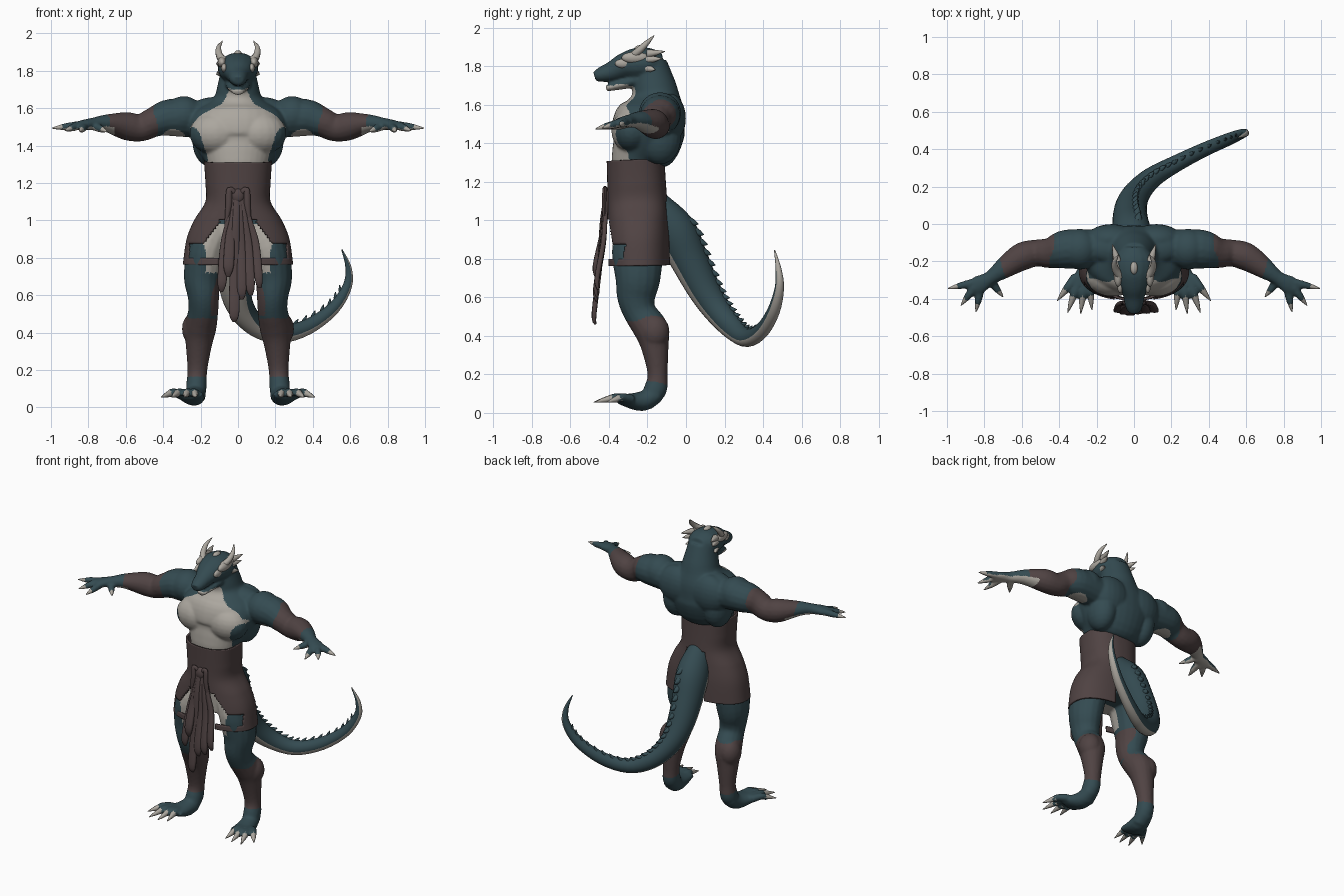
import bpy
import bmesh
from math import sin, cos, pi, radians
from mathutils import Vector, Matrix

cube = bpy.data.objects.get("Cube")
if cube:
    bpy.data.objects.remove(cube, do_unlink=True)


def material(name, rgb):
    mat = bpy.data.materials.new(name)
    mat.use_nodes = True
    mat.diffuse_color = (*rgb, 1)
    mat.node_tree.nodes["Principled BSDF"].inputs["Base Color"].default_value = (*rgb, 1)
    return mat


TEAL, BROWN, BONE = 0, 1, 2
PALETTE = [material("teal scales", (.034, .07, .083)),
           material("brown cloth", (.08, .056, .056)),
           material("pale bone", (.41, .385, .345))]
SIDES = (1, -1)


def smooth_path(rows, steps):
    """Spline through rows of x, y, z, half width, half depth."""
    pts = [Vector(r) for r in rows]
    last = len(pts) - 1
    out = []
    for i in range(last):
        a, b, c, d = pts[max(i - 1, 0)], pts[i], pts[i + 1], pts[min(i + 2, last)]
        for j in range(steps):
            t = j / steps
            out.append((b * 2 + (c - a) * t + (a * 2 - b * 5 + c * 4 - d) * t ** 2
                        + (b * 3 - a - c * 3 + d) * t ** 3) / 2)
    return out + [pts[last]]


def loft(bm, rows, up=(0, -1, 0), sides=16, steps=4, caps=True, color=TEAL, under=None, square=1):
    """Sweep an oval along a path; 'under' colours the side away from 'up'."""
    path = smooth_path(rows, steps)
    rings = []
    for i, row in enumerate(path):
        p = Vector(row[:3])
        ahead, behind = path[min(i + 1, len(path) - 1)], path[max(i - 1, 0)]
        tangent = (Vector(ahead[:3]) - Vector(behind[:3])).normalized()
        ref = up(p) if callable(up) else Vector(up)
        side = tangent.cross(ref).normalized()
        top = side.cross(tangent)
        ring = []
        for k in range(sides):
            c, s = cos(2 * pi * k / sides), sin(2 * pi * k / sides)
            c, s = (abs(v) ** square * (1 if v > 0 else -1) for v in (c, s))
            ring.append(bm.verts.new(p + side * c * max(row[3], .002) + top * s * max(row[4], .002)))
        rings.append(ring)
    for lower, upper in zip(rings, rings[1:]):
        for k in range(sides):
            n = (k + 1) % sides
            face = bm.faces.new((lower[k], lower[n], upper[n], upper[k]))
            below = under is not None and sin(2 * pi * (k + .5) / sides) < -.4
            face.material_index = under if below else color
    if caps:
        for ring in (rings[0][::-1], rings[-1]):
            bm.faces.new(ring).material_index = color


def blob(bm, center, size, color=TEAL):
    matrix = Matrix.Translation(center) @ Matrix.Diagonal((*size, 1))
    made = bmesh.ops.create_uvsphere(bm, u_segments=20, v_segments=12, radius=1, matrix=matrix)
    for vert in made["verts"]:
        for face in vert.link_faces:
            face.material_index = color


def finish(name, bm, angle=50):
    bmesh.ops.recalc_face_normals(bm, faces=bm.faces)
    mesh = bpy.data.meshes.new(name)
    bm.to_mesh(mesh)
    bm.free()
    obj = bpy.data.objects.new(name, mesh)
    bpy.context.collection.objects.link(obj)
    for mat in PALETTE:
        mesh.materials.append(mat)
    mesh.shade_smooth()
    mesh.set_sharp_from_angle(angle=radians(angle))
    return obj


def spike(bm, base, tip, radius, color=BONE):
    base, tip = Vector(base), Vector(tip)
    mid = base.lerp(tip, .5)
    up = (0, 0, 1) if abs((tip - base).normalized().z) < .9 else (0, 1, 0)
    loft(bm, [(*base, radius, radius), (*mid, radius * .65, radius * .65), (*tip, .002, .002)],
         up, sides=8, steps=2, color=color)


# Body: torso, neck, head and jaw
body = bmesh.new()
torso = [(.85, -.23, .19, .13), (1, -.24, .18, .125), (1.15, -.25, .145, .12),
         (1.3, -.255, .167, .133), (1.4, -.212, .23, .18), (1.5, -.19, .265, .19),
         (1.58, -.165, .23, .16), (1.65, -.16, .135, .125), (1.72, -.17, .11, .11),
         (1.82, -.185, .09, .085)]
loft(body, [(0, y, z, a, b) for z, y, a, b in torso], sides=32)
head = [(-.12, 1.82, .06, .05), (-.18, 1.815, .105, .08), (-.26, 1.81, .105, .085),
        (-.32, 1.8, .085, .07), (-.38, 1.775, .06, .054), (-.44, 1.757, .047, .04),
        (-.475, 1.747, .03, .026)]
loft(body, [(0, y, z, a, b) for y, z, a, b in head], up=(0, 0, 1))
jaw = [(-.2, 1.745, .085, .045), (-.33, 1.708, .055, .028), (-.415, 1.685, .028, .016)]
loft(body, [(0, y, z, a, b) for y, z, a, b in jaw], up=(0, 0, 1))

claws = bmesh.new()
for s in SIDES:
    # Muscle masses: chest, neck slope, shoulder, flank, shoulder blade, calf
    for (x, y, z), size in (((.115, -.28, 1.465), (.145, .108, .115)),
                            ((.12, -.13, 1.61), (.12, .08, .05)),
                            ((.29, -.135, 1.56), (.105, .11, .105)),
                            ((.155, -.135, 1.43), (.09, .11, .14)),
                            ((.12, -.085, 1.53), (.14, .085, .13)),
                            ((.23, -.16, .42), (.07, .075, .09))):
        blob(body, (x * s, y, z), size)
    # Arm and palm
    arm = [(.2, -.13, 1.54, .1, .1), (.36, -.135, 1.55, .105, .1), (.45, -.155, 1.525, .082, .08),
           (.52, -.155, 1.495, .072, .073), (.6, -.175, 1.505, .075, .075),
           (.7, -.24, 1.52, .055, .048), (.77, -.29, 1.517, .038, .034),
           (.83, -.325, 1.51, .05, .027), (.88, -.345, 1.5, .035, .02)]
    loft(body, [(x * s, *rest) for x, *rest in arm], up=(0, 0, 1))
    # Fingers with claws
    for base, tip in (((.84, -.31, 1.51), (.995, -.345, 1.493)),
                      ((.85, -.335, 1.51), (.925, -.435, 1.48)),
                      ((.82, -.34, 1.505), (.845, -.47, 1.475)),
                      ((.77, -.3, 1.505), (.7, -.39, 1.475))):
        base, tip = (Vector((p[0] * s, *p[1:])) for p in (base, tip))
        joint = base.lerp(tip, .7)
        loft(body, [(*base, .024, .024), (*base.lerp(tip, .4), .022, .022), (*joint, .017, .017)],
             up=(0, 0, 1), sides=10)
        spike(claws, base.lerp(tip, .6), tip, .016)
    # Leg
    leg = [(.11, -.23, .98, .105, .115), (.165, -.25, .85, .105, .135), (.19, -.25, .7, .1, .118),
           (.185, -.258, .6, .085, .1), (.185, -.238, .52, .08, .085),
           (.2, -.18, .43, .085, .09), (.21, -.16, .33, .07, .07), (.217, -.148, .2, .053, .052),
           (.222, -.16, .12, .055, .06), (.225, -.21, .045, .05, .04)]
    loft(body, [(x * s, *rest) for x, *rest in leg])
    # Foot, toes and toe claws
    foot = [(.225, -.15, .1, .05, .045), (.235, -.23, .06, .06, .052), (.265, -.34, .07, .08, .026)]
    loft(body, [(x * s, *rest) for x, *rest in foot], up=(0, 0, 1))
    for x, reach in ((.225, -.46), (.285, -.48), (.355, -.475), (.41, -.41)):
        root = Vector(((.16 + x * .36) * s, -.28, .07))
        tip = Vector((x * s, reach, .055))
        knuckle = root.lerp(tip, .45) + Vector((0, 0, .018))
        loft(body, [(*root, .028, .026), (*knuckle, .024, .022), (*root.lerp(tip, .62), .018, .017)],
             up=(0, 0, 1), sides=10)
        spike(claws, root.lerp(tip, .48) + Vector((0, 0, .015)), tip, .021)
finish("claws", claws)

# Fuse the body into one skin
rough = finish("body_rough", body)
fuse = rough.modifiers.new("fuse", "REMESH")
fuse.mode = "VOXEL"
fuse.voxel_size = .008
relax = rough.modifiers.new("relax", "SMOOTH")
relax.iterations = 7
skin = bpy.data.meshes.new_from_object(rough.evaluated_get(bpy.context.evaluated_depsgraph_get()))
bpy.data.objects.remove(rough, do_unlink=True)
body_obj = bpy.data.objects.new("body", skin)
bpy.context.collection.objects.link(body_obj)
skin.materials.clear()
for mat in PALETTE:
    skin.materials.append(mat)
skin.shade_smooth()

CHEST_EDGE = [(1.2, .17), (1.33, .17), (1.42, .2), (1.5, .24), (1.56, .19), (1.62, .09), (1.7, .05)]


def chest_width(z):
    for (z1, w1), (z2, w2) in zip(CHEST_EDGE, CHEST_EDGE[1:]):
        if z1 <= z < z2:
            return w1 + (w2 - w1) * (z - z1) / (z2 - z1)
    return 0


def skin_color(c, n):
    x, y, z = abs(c.x), c.y, c.z
    wave = .015 * sin(25 * y + 18 * z)
    if y < -.22 and x < chest_width(z) * (1 + 5 * wave):
        return BONE
    if 1.67 < z < 1.705 and y < -.3 and n.z < .3:
        return BONE
    if z > 1.4 and n.z < -.15 and Vector((x - .345, y + .15)).length < .065:
        return BONE
    if z > 1.4 and n.z < -.45 and x > .66:
        return BONE
    if .72 < z < .98 and x < .185 + wave and y < -.25:
        return BONE
    if z > 1.3 and .44 < x + wave < .7:
        return BROWN
    if .15 < z + wave < .49 or (.49 < z < .69 and x < .13 + wave):
        return BROWN
    return TEAL


for poly in skin.polygons:
    poly.material_index = skin_color(poly.center, poly.normal)

# Tail with pale underside and a ridge of spikes
tail = [(0, -.16, 1.08, .07, .08), (-.01, -.06, .95, .1, .11), (-.02, .015, .8, .095, .1),
        (-.015, .095, .64, .085, .085), (.02, .17, .525, .07, .072), (.1, .25, .435, .056, .06),
        (.22, .32, .39, .045, .048), (.37, .395, .43, .038, .042), (.51, .455, .53, .033, .034),
        (.585, .485, .65, .024, .025), (.59, .48, .75, .015, .016), (.555, .46, .845, .003, .003)]
CURL = Vector((.1, .4, .9))
bm = bmesh.new()
loft(bm, tail, up=lambda p: CURL - p, under=BONE, sides=24)
finish("tail", bm)
bm = bmesh.new()
ridge = smooth_path(tail, 3)
for here, ahead in list(zip(ridge, ridge[1:]))[3:27]:
    p, q = Vector(here[:3]), Vector(ahead[:3])
    along = (q - p).normalized()
    up = CURL - p
    up = (up - along * up.dot(along)).normalized()
    size = here[4]
    spike(bm, p + up * size * .85, p + up * (size * 1.1 + .01) + along * .03, size * .2 + .004, TEAL)
finish("tail_ridge", bm)

# Wrapped skirt, open at the front and around the tail
bm = bmesh.new()
skirt = [(.765, -.245, .295, .165), (.9, -.247, .275, .163), (1, -.25, .235, .158),
         (1.1, -.253, .175, .155), (1.2, -.257, .174, .152), (1.315, -.262, .182, .15)]
loft(bm, [(0, y, z, a, b) for z, y, a, b in skirt], sides=144, steps=12, caps=False,
     color=BROWN, square=.85)


def is_open(c):
    x = abs(c.x)
    if c.y < -.25:
        # Slit widens down to the flap end; a narrow hem band stays below it
        slit = .09 + (1 - c.z) * .8 if c.z > .88 else .265
        return x < .1 and c.z < 1 or .795 < c.z < 1 and x < slit
    return c.z < 1.1 and x < .075


bmesh.ops.delete(bm, geom=[f for f in bm.faces if is_open(f.calc_center_median())], context="FACES")
skirt_obj = finish("skirt", bm)
thick = skirt_obj.modifiers.new("cloth", "SOLIDIFY")
thick.thickness = .012

# Knot and hanging sash strips
bm = bmesh.new()
blob(bm, (0, -.412, 1.13), (.035, .022, .04), BROWN)
for x, length, width, push in ((-.085, .62, .025, 0), (-.02, .46, .028, .015), (.02, .58, .026, .008),
                               (.065, .6, .025, .005), (.11, .64, .022, 0), (-.05, .7, .028, .01)):
    middle = (1.12 + length) / 2
    loft(bm, [(x * .2, -.41, 1.15, .016, .01), (x * .55, -.42 - push, 1, width * .7, .012),
              (x * .85, -.43 - push, middle, width * .9, .013),
              (x, -.462 - push, length + .06, width, .013), (x * 1.05, -.455 - push, length, .01, .006)],
         sides=12, color=BROWN, square=.6)
for s in SIDES:
    loft(bm, [(.01 * s, -.415, 1.14, .012, .01), (.045 * s, -.422, 1.165, .016, .011),
              (.05 * s, -.425, 1.08, .017, .011), (.065 * s, -.42, .97, .008, .007)],
         sides=8, color=BROWN)
finish("sash", bm)

# Horns, brow plates, cheek spikes and crown scale
bm = bmesh.new()
for s in SIDES:
    loft(bm, [(.075 * s, -.28, 1.85, .022, .022), (.1 * s, -.24, 1.885, .019, .019),
              (.103 * s, -.2, 1.925, .013, .013), (.083 * s, -.165, 1.96, .002, .002)],
         up=(1, 0, 0), sides=10, color=BONE)
    blob(bm, (.085 * s, -.265, 1.845), (.024, .07, .03), BONE)
    blob(bm, (.074 * s, -.325, 1.815), (.016, .045, .024), BONE)
    for z, reach, lift in ((1.865, -.11, .012), (1.835, -.125, .005), (1.79, -.16, -.008)):
        spike(bm, (.088 * s, -.2, z), (.115 * s, reach, z + lift), .022)
blob(bm, (0, -.235, 1.89), (.02, .035, .02), BONE)
finish("horns_and_plates", bm)
